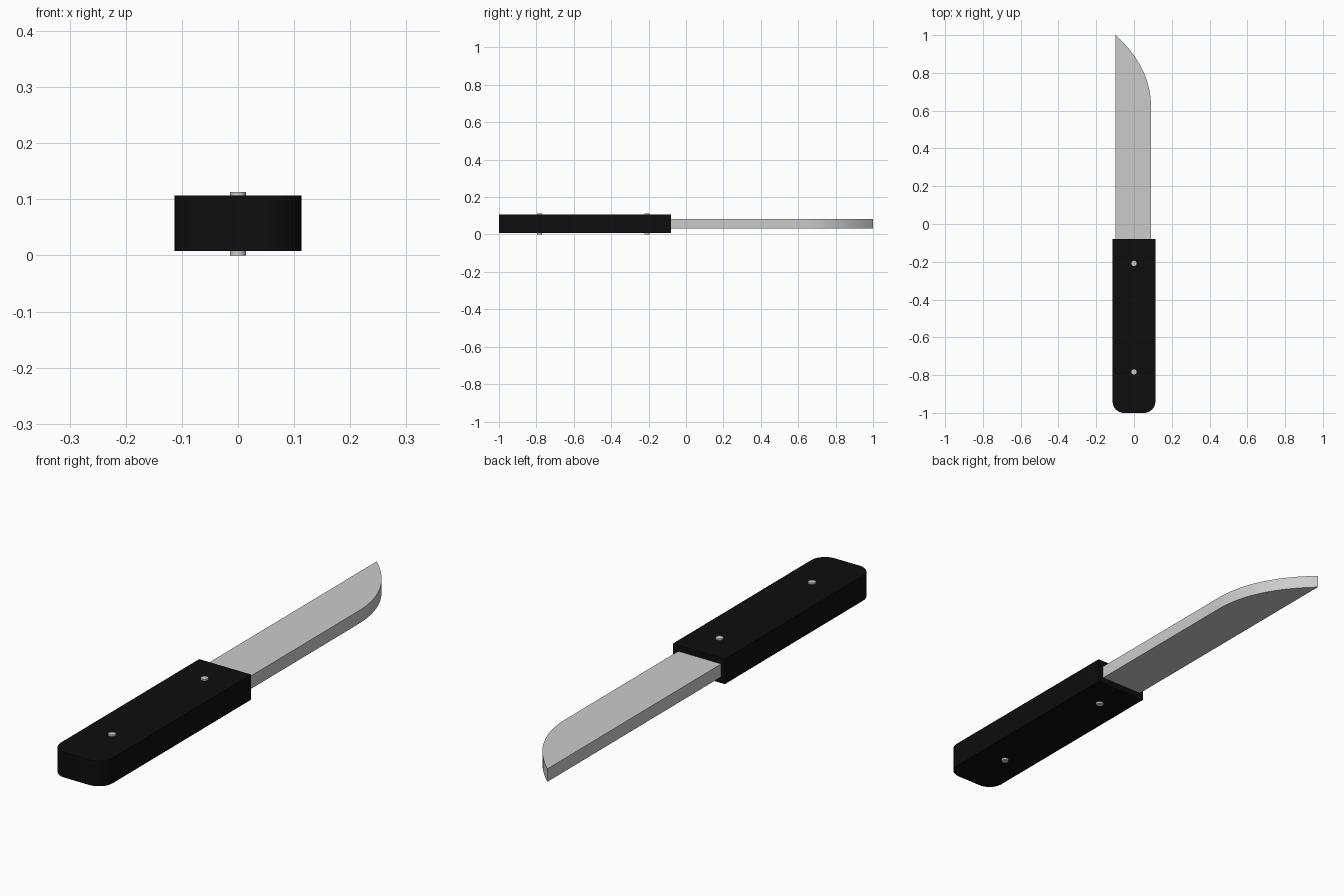
import bpy, bmesh
from math import sin, cos, pi, radians

if "Cube" in bpy.data.objects:
    bpy.data.objects.remove(bpy.data.objects["Cube"])


def material(name, color):
    m = bpy.data.materials.new(name)
    m.diffuse_color = color
    m.use_nodes = True
    m.node_tree.nodes["Principled BSDF"].inputs["Base Color"].default_value = m.diffuse_color
    return m


def prism(name, outline, z0, z1, mat=None):
    """Extrude a counter-clockwise xy outline from z0 to z1."""
    bm = bmesh.new()
    base = bm.faces.new([bm.verts.new((x, y, z0)) for x, y in outline])
    top = bmesh.ops.extrude_face_region(bm, geom=[base])["geom"]
    bmesh.ops.translate(bm, vec=(0, 0, z1 - z0),
                        verts=[v for v in top if isinstance(v, bmesh.types.BMVert)])
    bmesh.ops.recalc_face_normals(bm, faces=bm.faces)
    mesh = bpy.data.meshes.new(name)
    bm.to_mesh(mesh)
    bm.free()
    obj = bpy.data.objects.new(name, mesh)
    bpy.context.collection.objects.link(obj)
    if mat:
        mesh.materials.append(mat)
    bpy.ops.object.select_all(action='DESELECT')
    obj.select_set(True)
    bpy.context.view_layer.objects.active = obj
    bpy.ops.object.shade_smooth_by_angle(angle=radians(30))
    return obj


def arc(cx, cy, r, a0, a1, n):
    return [(cx + r * cos(a0 + (a1 - a0) * i / n),
             cy + r * sin(a0 + (a1 - a0) * i / n)) for i in range(n + 1)]


black = material("black_handle", (0.004, 0.004, 0.004, 1))

# handle: square at the blade, rounded at the butt
W, R = 0.113, 0.06
handle = [(W, -0.08), (-W, -0.08)]
handle += arc(-W + R, -1 + R, R, pi, 1.5 * pi, 10)
handle += arc(W - R, -1 + R, R, 1.5 * pi, 2 * pi, 10)
prism("handle", handle, 0.008, 0.107, black)

# blade: straight spine, belly curving up to the tip
p0, p1, p2 = (0.09, 0.62), (0.09, 0.83), (-0.097, 1.0)
N = 20
belly = [tuple((1 - t) ** 2 * a + 2 * t * (1 - t) * b + t * t * c
               for a, b, c in zip(p0, p1, p2)) for t in (i / N for i in range(N + 1))]
prism("blade", [(-0.097, -0.11), (0.09, -0.11)] + belly, 0.032, 0.083)

# rivets through the handle
for i, y in enumerate((-0.208, -0.783)):
    prism(f"rivet_{i + 1}", arc(0, y, 0.014, 0, 2 * pi, 24)[:-1], 0.0, 0.113)
